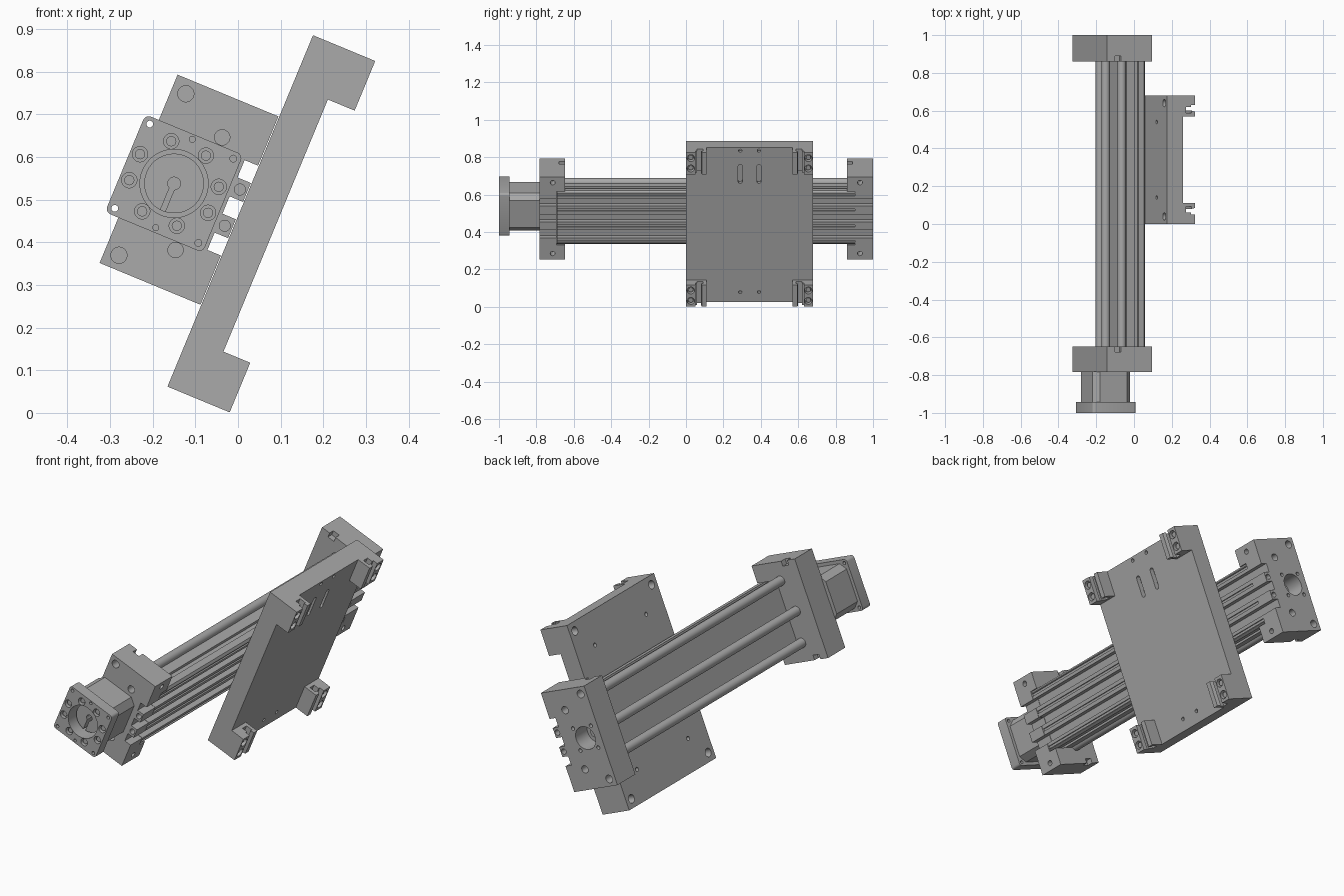
import bpy, bmesh, math
from mathutils import Matrix, Vector

if "Cube" in bpy.data.objects:
    bpy.data.objects.remove(bpy.data.objects["Cube"])

metal = bpy.data.materials.new("machined grey metal")
metal.use_nodes = True
GREY = (0.4, 0.4, 0.4, 1)
metal.diffuse_color = GREY
metal.node_tree.nodes["Principled BSDF"].inputs["Base Color"].default_value = GREY

# Everything is built upright (x = out of the mounting face, y = travel, z = width), then tilted
TILT = Matrix.Translation((-0.15, 0, 0.538)) @ Matrix.Rotation(math.radians(22.5), 4, 'Y')
parts = []


def make(name, bm, keep=True):
    bmesh.ops.recalc_face_normals(bm, faces=bm.faces)
    mesh = bpy.data.meshes.new(name)
    bm.to_mesh(mesh)
    bm.free()
    obj = bpy.data.objects.new(name, mesh)
    bpy.context.collection.objects.link(obj)
    mesh.materials.append(metal)
    if keep:
        parts.append(obj)
    return obj


def add_box(bm, x, y, z):
    size = [b - a for a, b in (x, y, z)]
    mid = [(a + b) / 2 for a, b in (x, y, z)]
    m = Matrix.Translation(mid) @ Matrix.Diagonal((*size, 1))
    return bmesh.ops.create_cube(bm, size=1, matrix=m)["verts"]


def add_cyl(bm, start, end, r, seg=24):
    a, b = Vector(start), Vector(end)
    rot = (b - a).to_track_quat('Z', 'Y').to_matrix().to_4x4()
    bmesh.ops.create_cone(bm, cap_ends=True, segments=seg, radius1=r, radius2=r,
                          depth=(b - a).length, matrix=Matrix.Translation((a + b) / 2) @ rot)


def box(name, x, y, z, keep=True):
    bm = bmesh.new()
    add_box(bm, x, y, z)
    return make(name, bm, keep)


def bevel_long_edges(obj, width, segments):
    # Bevels the four edges that run along y
    bm = bmesh.new()
    bm.from_mesh(obj.data)
    edges = [e for e in bm.edges if abs(e.verts[0].co.y - e.verts[1].co.y) > 0.01]
    bmesh.ops.bevel(bm, geom=edges, offset=width, segments=segments, profile=0.5, affect='EDGES')
    bm.to_mesh(obj.data)
    bm.free()


def extrude(name, points, axis, start, end):
    bm = bmesh.new()
    def place(p, t):
        return (p[0], t, p[1]) if axis == 'Y' else (p[0], p[1], t)
    rings = [[bm.verts.new(place(p, t)) for p in points] for t in (start, end)]
    for ring in rings:
        bm.faces.new(ring)
    n = len(points)
    for i in range(n):
        j = (i + 1) % n
        bm.faces.new((rings[0][i], rings[0][j], rings[1][j], rings[1][i]))
    return make(name, bm)


def cut(obj, fill):
    # Subtracts the shapes that fill() adds
    bm = bmesh.new()
    fill(bm)
    tool = make("cutter", bm, keep=False)
    tool.hide_render = True
    mod = obj.modifiers.new("cut", 'BOOLEAN')
    mod.operation, mod.object, mod.solver = 'DIFFERENCE', tool, 'EXACT'
    mod.use_self = True
    bpy.context.view_layer.update()
    graph = bpy.context.evaluated_depsgraph_get()
    mesh = bpy.data.meshes.new_from_object(obj.evaluated_get(graph))
    obj.modifiers.clear()
    obj.data = mesh
    bpy.data.objects.remove(tool)


FACE = 0.166                 # outer face of rail and end blocks
FLOOR = 0.055                # rail side facing the rods
HALF = 0.155                 # half width of the rail
SLOTS = (-0.092, 0, 0.092)
SIDES = (-1, 1)

# Slotted rail profile
grooves = [(s, 0.022, 0.034) for s in SLOTS] + [(s * 0.046, 0.006, 0.008) for s in SIDES]
grooves += [(s * 0.135, 0.006, 0.008) for s in SIDES]
outline = [(FLOOR, -HALF), (0.1, -HALF), (0.1, -HALF + 0.018), (0.125, -HALF + 0.018),
           (0.125, -HALF), (FACE - 0.01, -HALF), (FACE, -HALF + 0.01)]
for mid, half, depth in sorted(grooves):
    outline += [(FACE, mid - half), (FACE - depth, mid - half),
                (FACE - depth, mid + half), (FACE, mid + half)]
outline += [(x, -z) for x, z in reversed(outline[:7])]
extrude("slotted_rail", outline, 'Y', -0.69, 0.905)

# Guide rods and drive screw
for name, x, z in (("upper_guide_rod", 0.03, 0.15), ("lower_guide_rod", 0.03, -0.15),
                   ("drive_screw", 0, 0)):
    bm = bmesh.new()
    add_cyl(bm, (x, -0.7, z), (x, 0.93, z), 0.023, 32)
    make(name, bm)

# End blocks: outer is the free end, inner faces the rods
for name, outer, inner in (("front_end_block", -0.783, -0.648), ("back_end_block", 1.0, 0.86)):
    d = 1 if inner > outer else -1
    block = box(name, (-0.09, FACE), sorted((outer, inner)), (-0.239, 0.239))

    def pocket(bm):
        add_box(bm, (FLOOR, 0.3), sorted((inner - d * 0.044, inner + d * 0.1)), (-HALF, HALF))

    def openings(bm):
        lo, hi = sorted((outer - d * 0.05, inner + d * 0.05))
        for s in SLOTS:
            add_box(bm, (FACE - 0.034, 0.3), (lo, hi), (s - 0.022, s + 0.022))
        for s in SIDES:
            add_cyl(bm, (0.063, outer - d * 0.05, s * 0.143), (0.063, outer + d * 0.04, s * 0.143), 0.018)
            add_cyl(bm, (0.148, outer - d * 0.05, s * 0.046), (0.148, outer + d * 0.04, s * 0.046), 0.013)
            add_cyl(bm, (-0.055, outer - d * 0.05, s * 0.205), (-0.055, outer + d * 0.08, s * 0.205), 0.019)
            # Small switch recess and side screw hole
            add_box(bm, (-0.045, -0.01), sorted((inner - d * 0.03, inner + d * 0.05)),
                    sorted((s * 0.215, s * 0.3)))
            add_cyl(bm, (0.11, outer + d * 0.07, s * 0.205), (0.3, outer + d * 0.07, s * 0.205), 0.013)
        if d < 0:
            add_cyl(bm, (0, outer - d * 0.05, 0), (0, outer + d * 0.09, 0), 0.055, 40)
            for a in range(4):
                x, z = 0.075 * math.cos(a * math.pi / 2 + 0.785), 0.075 * math.sin(a * math.pi / 2 + 0.785)
                add_cyl(bm, (x, outer - d * 0.05, z), (x, outer + d * 0.03, z), 0.009, 16)
    cut(block, pocket)
    cut(block, openings)

# Motor housing and its square flange
housing = box("motor_housing", (-0.108, 0.108), (-0.95, -0.78), (-0.108, 0.108))
bevel_long_edges(housing, 0.03, 1)
flange = box("motor_flange", (-0.124, 0.124), (-1.0, -0.943), (-0.124, 0.124))
bevel_long_edges(flange, 0.014, 4)
bolts = [(sx * x, sz * z) for x, z in ((0.044, 0.089), (0.1, 0.033)) for sx in SIDES for sz in SIDES]


def bore(bm):
    add_cyl(bm, (0, -1.1, 0), (0, -0.85, 0), 0.08, 48)


def flange_holes(bm):
    bore(bm)
    for x, z in bolts:
        add_cyl(bm, (x, -1.1, z), (x, -0.975, z), 0.018)
    for sx in SIDES:
        for sz in SIDES:
            add_cyl(bm, (sx * 0.106, -1.1, sz * 0.107), (sx * 0.106, -0.9, sz * 0.107), 0.008, 16)
        add_cyl(bm, (0, -1.1, sx * 0.112), (0, -0.96, sx * 0.112), 0.007, 16)


cut(housing, bore)
cut(flange, flange_holes)
bm = bmesh.new()
for x, z in bolts:
    add_cyl(bm, (x, -0.99, z), (x, -0.97, z), 0.012, 16)
make("flange_bolts", bm)

# Shaft coupling with a clamping slit
bm = bmesh.new()
add_cyl(bm, (0, -0.95, 0), (0, -0.84, 0), 0.07, 40)
coupling = make("shaft_coupling", bm)


def coupling_gap(bm):
    add_cyl(bm, (0, -1.1, 0), (0, -0.87, 0), 0.015)
    add_box(bm, (-0.006, 0.006), (-1.1, -0.87), (-0.09, 0))


cut(coupling, coupling_gap)

# Carriage plate
plate = box("carriage_plate", (0.168, 0.258), (0.0, 0.68), (-0.446, 0.446))


def plate_holes(bm):
    for y in (0.29, 0.39):
        add_box(bm, (0.235, 0.3), (y - 0.011, y + 0.011), (0.25, 0.337))
        for z in (0.25, 0.337):
            add_cyl(bm, (0.235, y, z), (0.3, y, z), 0.011)
        for z in (-0.39, 0.428):
            add_cyl(bm, (0.235, y, z), (0.3, y, z), 0.009, 16)
    for s in SIDES:
        for y in (0.04, 0.64):
            add_cyl(bm, (0.1, y, s * 0.405), (0.22, y, s * 0.405), 0.02)
        for y in (0.14, 0.54):
            add_cyl(bm, (0.1, y, s * 0.3), (0.2, y, s * 0.3), 0.01, 16)


cut(plate, plate_holes)

# Clamp brackets at the plate corners: block, gap and hooked arm
hook = [(0, 0), (0.068, 0), (0.068, 0.05), (0.045, 0.05), (0.045, 0.06), (0.018, 0.06),
        (0.018, 0.092), (0.05, 0.092), (0.05, 0.08), (0.068, 0.085), (0.068, 0.11), (0, 0.11)]
for end, y0, d in (("front", 0.0, 1), ("back", 0.68, -1)):
    for side, s in (("upper", 1), ("lower", -1)):
        points = [(0.258 + x, y0 + d * y) for x, y in hook]
        clamp = extrude(f"{end}_{side}_clamp", points, 'Z', s * 0.32, s * 0.446)

        def bolt_holes(bm):
            for z in (0.353, 0.413):
                add_cyl(bm, (0.296, y0 + d * 0.026, s * z), (0.4, y0 + d * 0.026, s * z), 0.02)
        cut(clamp, bolt_holes)
        bm = bmesh.new()
        for z in (0.353, 0.413):
            add_cyl(bm, (0.29, y0 + d * 0.026, s * z), (0.316, y0 + d * 0.026, s * z), 0.013, 16)
        make(f"{end}_{side}_clamp_bolts", bm)

# Tilt the assembly into place and shade the round parts
bpy.ops.object.select_all(action='DESELECT')
for obj in parts:
    obj.data.transform(TILT)
    obj.select_set(True)
bpy.context.view_layer.objects.active = parts[0]
bpy.ops.object.shade_smooth_by_angle(angle=math.radians(30))
